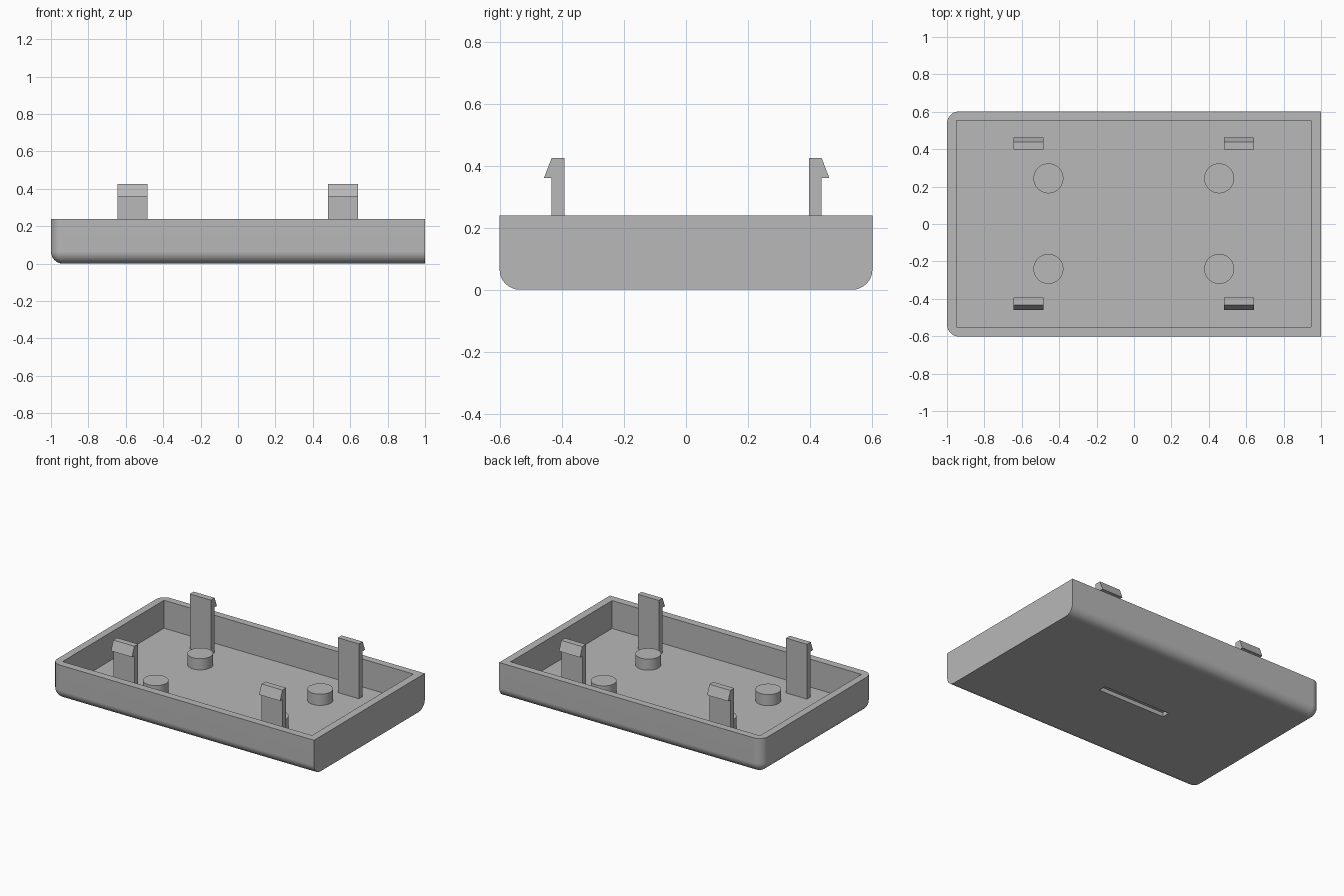
import bpy
import bmesh
from mathutils import Matrix

if "Cube" in bpy.data.objects:
    bpy.data.objects.remove(bpy.data.objects["Cube"], do_unlink=True)

grey = bpy.data.materials.new("plain grey plastic")
grey.use_nodes = True
colour = (0.48, 0.48, 0.48, 1)
grey.diffuse_color = colour
grey.node_tree.nodes["Principled BSDF"].inputs["Base Color"].default_value = colour

HEIGHT, FLOOR = 0.24, 0.048


def finish(bm, name):
    bmesh.ops.recalc_face_normals(bm, faces=bm.faces[:])
    mesh = bpy.data.meshes.new(name)
    bm.to_mesh(mesh)
    bm.free()
    mesh.materials.append(grey)
    obj = bpy.data.objects.new(name, mesh)
    bpy.context.collection.objects.link(obj)
    return obj


def box_mesh(lo, hi):
    bm = bmesh.new()
    size = [b - a for a, b in zip(lo, hi)]
    centre = [(a + b) / 2 for a, b in zip(lo, hi)]
    bmesh.ops.create_cube(bm, size=1, matrix=Matrix.Translation(centre) @ Matrix.Diagonal((*size, 1)))
    return bm


def smooth(obj):
    bpy.ops.object.select_all(action="DESELECT")
    obj.select_set(True)
    bpy.context.view_layer.objects.active = obj
    bpy.ops.object.shade_smooth_by_angle(angle=0.5)


# Tray block: rounded underneath and at the -x end, square at the +x end
bm = box_mesh((-1, -0.602, 0), (1, 0.602, HEIGHT))
rounded = []
for edge in bm.edges:
    a, b = (v.co for v in edge.verts)
    mid = (a + b) / 2
    under = mid.z < 0.01 and mid.x < 0.5
    upright = abs(a.z - b.z) > 0.1 and mid.x < 0
    if under or upright:
        rounded.append(edge)
bmesh.ops.bevel(bm, geom=rounded, offset=0.065, offset_type="OFFSET", segments=8,
                profile=0.5, affect="EDGES", clamp_overlap=True)
tray = finish(bm, "tray")

# Hollow interior and the shallow slot underneath
cutters = [
    finish(box_mesh((-0.95, -0.55, FLOOR), (0.947, 0.553, 0.5)), "cavity_cutter"),
    finish(box_mesh((-0.255, -0.027, -0.1), (0.255, 0.027, 0.028)), "slot_cutter"),
]
for cutter in cutters:
    cutter.hide_render = True
    cut = tray.modifiers.new(cutter.name, "BOOLEAN")
    cut.operation = "DIFFERENCE"
    cut.solver = "EXACT"
    cut.object = cutter
bpy.context.view_layer.update()
evaluated = tray.evaluated_get(bpy.context.evaluated_depsgraph_get())
solid = bpy.data.meshes.new_from_object(evaluated)
tray.modifiers.clear()
tray.data = solid
for cutter in cutters:
    bpy.data.objects.remove(cutter, do_unlink=True)
smooth(tray)
tray.modifiers.new("even_shading", "WEIGHTED_NORMAL").keep_sharp = True

# Snap clips: hooked profile swept along x, hooks facing outward
clip_profile = [(0.395, FLOOR - 0.01), (0.436, FLOOR - 0.01), (0.436, 0.36),
                (0.461, 0.36), (0.436, 0.425), (0.395, 0.425)]
for side, end in ((-1, "front"), (1, "back")):
    for x, hand in ((-0.565, "right"), (0.562, "left")):
        bm = bmesh.new()
        face = bm.faces.new([bm.verts.new((x - 0.08, side * y + 0.002, z)) for y, z in clip_profile])
        swept = bmesh.ops.extrude_face_region(bm, geom=[face])["geom"]
        bmesh.ops.translate(bm, vec=(0.16, 0, 0),
                            verts=[v for v in swept if isinstance(v, bmesh.types.BMVert)])
        finish(bm, f"{end}_{hand}_clip")

        # Round locating peg beside each clip
        bm = bmesh.new()
        bottom, top = FLOOR - 0.01, 0.125
        bmesh.ops.create_cone(bm, cap_ends=True, segments=48, radius1=0.08, radius2=0.08,
                              depth=top - bottom,
                              matrix=Matrix.Translation((x * 0.81, side * 0.242 + 0.002, (top + bottom) / 2)))
        smooth(finish(bm, f"{end}_{hand}_peg"))
